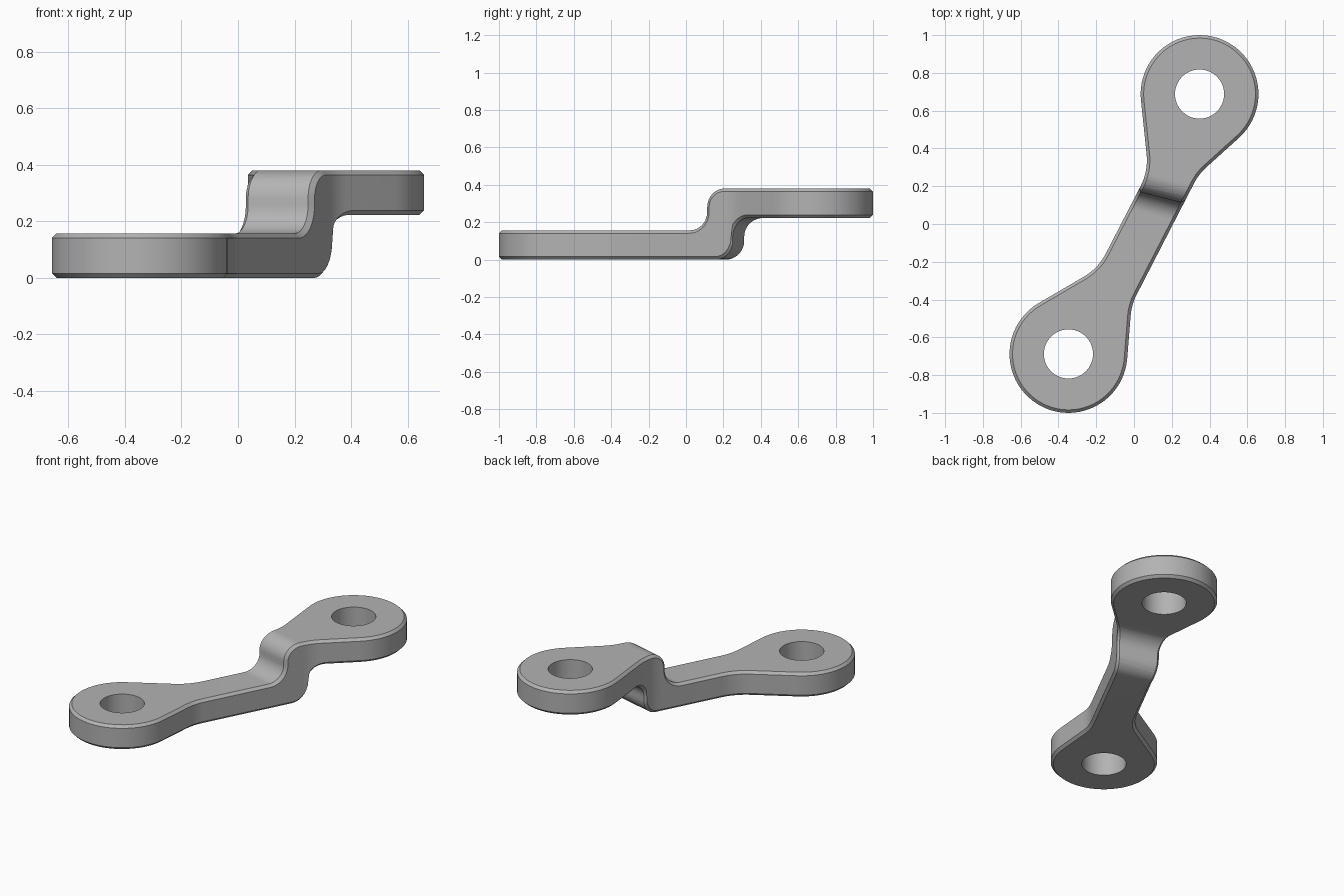
import bpy, bmesh, math
from mathutils import Vector

cube = bpy.data.objects.get("Cube")
if cube:
    bpy.data.objects.remove(cube, do_unlink=True)

steel = bpy.data.materials.new("plain_grey")
steel.use_nodes = True
GREY = (0.45, 0.45, 0.45, 1)
steel.diffuse_color = GREY
steel.node_tree.nodes["Principled BSDF"].inputs["Base Color"].default_value = GREY

LOBE = Vector((0.347, 0.688))      # centre of the upper eye; the lower one is opposite
RADIUS, HOLE = 0.312, 0.13
THICK, TOP = 0.157, 0.38


def fillet(before, corner, after, radius, steps=8):
    """Points of an arc that rounds one corner."""
    a, b = (before - corner).normalized(), (after - corner).normalized()
    half = a.angle(b) / 2
    centre = corner + (a + b).normalized() * radius / math.sin(half)
    reach = radius / math.tan(half)
    start, end = corner + a * reach - centre, corner + b * reach - centre
    sweep = start.angle_signed(end)
    t0 = math.atan2(start.y, start.x)
    return [centre + radius * Vector((math.cos(t0 - sweep * i / steps),
                                      math.sin(t0 - sweep * i / steps)))
            for i in range(steps + 1)]


def tangent_angle(point, centre, side):
    """Angle on the circle where a line from the point touches it."""
    d = point - centre
    return math.atan2(d.y, d.x) + side * math.acos(RADIUS / d.length)


def prism(name, points, place, depth):
    """Extrude a closed 2D profile, placed in space by a function."""
    bm = bmesh.new()
    low = [bm.verts.new(place(p, depth[0])) for p in points]
    high = [bm.verts.new(place(p, depth[1])) for p in points]
    bm.faces.new(low)
    bm.faces.new(high)
    for i in range(len(points)):
        j = (i + 1) % len(points)
        bm.faces.new((low[i], low[j], high[j], high[i]))
    bmesh.ops.recalc_face_normals(bm, faces=bm.faces)
    mesh = bpy.data.meshes.new(name)
    bm.to_mesh(mesh)
    bm.free()
    mesh.materials.append(steel)
    obj = bpy.data.objects.new(name, mesh)
    bpy.context.collection.objects.link(obj)
    return obj


def upright(p, z):
    return (p.x, p.y, z)


# Plan outline: two round eyes joined by tangent lines to a narrow bar
left_top, right_top = Vector((0.076, 0.28)), Vector((0.343, 0.264))
left_low, right_low = Vector((-0.19, -0.235)), Vector((-0.013, -0.427))


def eye(centre, first, last, steps=44):
    """Arc round an eye, counter-clockwise between the two tangent lines."""
    a, b = tangent_angle(first, centre, 1), tangent_angle(last, centre, -1)
    sweep = (b - a) % math.tau
    return [centre + RADIUS * Vector((math.cos(a + sweep * i / steps),
                                      math.sin(a + sweep * i / steps)))
            for i in range(steps + 1)]


upper = eye(LOBE, right_top, left_top)
lower = eye(-LOBE, left_low, right_low)
outline = (upper + fillet(upper[-1], left_top, left_low, 0.3)
           + fillet(left_top, left_low, lower[0], 0.3)
           + lower + fillet(lower[-1], right_low, right_top, 0.3)
           + fillet(right_low, right_top, upper[0], 0.3))
link = prism("offset_link", outline, upright, (-0.5, 1))

# Stepped side profile, swept along the slanted bend line
WALL, BACK, BEND = 0.172, 0.322, 0.1
side = [Vector(p) for p in ((-2, 0), (-2, THICK), (WALL, THICK), (WALL, TOP),
                            (2, TOP), (2, TOP - THICK), (BACK, TOP - THICK), (BACK, 0))]
profile = []
for i, p in enumerate(side):
    if abs(p.x) == 2:
        profile.append(p)
    else:
        profile += fillet(side[i - 1], p, side[(i + 1) % len(side)], BEND, 12)
turn = math.radians(-14.5)
along = Vector((math.cos(turn), math.sin(turn), 0))
across = Vector((-along.y, along.x, 0))
step = prism("step_cutter", profile,
             lambda p, t: across * p.x + along * t + Vector((0, 0, p.y)), (-2, 2))

# Round holes through both eyes
holes = []
for centre in (LOBE, -LOBE):
    ring = [centre + HOLE * Vector((math.cos(math.tau * i / 64), math.sin(math.tau * i / 64)))
            for i in range(64)]
    holes.append(prism("hole_cutter", ring, upright, (-1, 1)))


def cut(obj, cutter, operation):
    mod = obj.modifiers.new(operation, 'BOOLEAN')
    mod.operation, mod.solver, mod.object = operation, 'EXACT', cutter
    bpy.ops.object.modifier_apply(modifier=mod.name)
    bpy.data.objects.remove(cutter, do_unlink=True)


bpy.context.view_layer.objects.active = link
link.select_set(True)
cut(link, step, 'INTERSECT')

# Chamfer the rims, leaving the holes sharp
bevel = link.modifiers.new("rim_chamfer", 'BEVEL')
bevel.width, bevel.segments = 0.016, 1
bevel.limit_method, bevel.angle_limit = 'ANGLE', math.radians(50)
bevel.use_clamp_overlap = False
bpy.ops.object.modifier_apply(modifier=bevel.name)
for hole in holes:
    cut(link, hole, 'DIFFERENCE')
bpy.ops.object.shade_smooth_by_angle(angle=math.radians(25))
